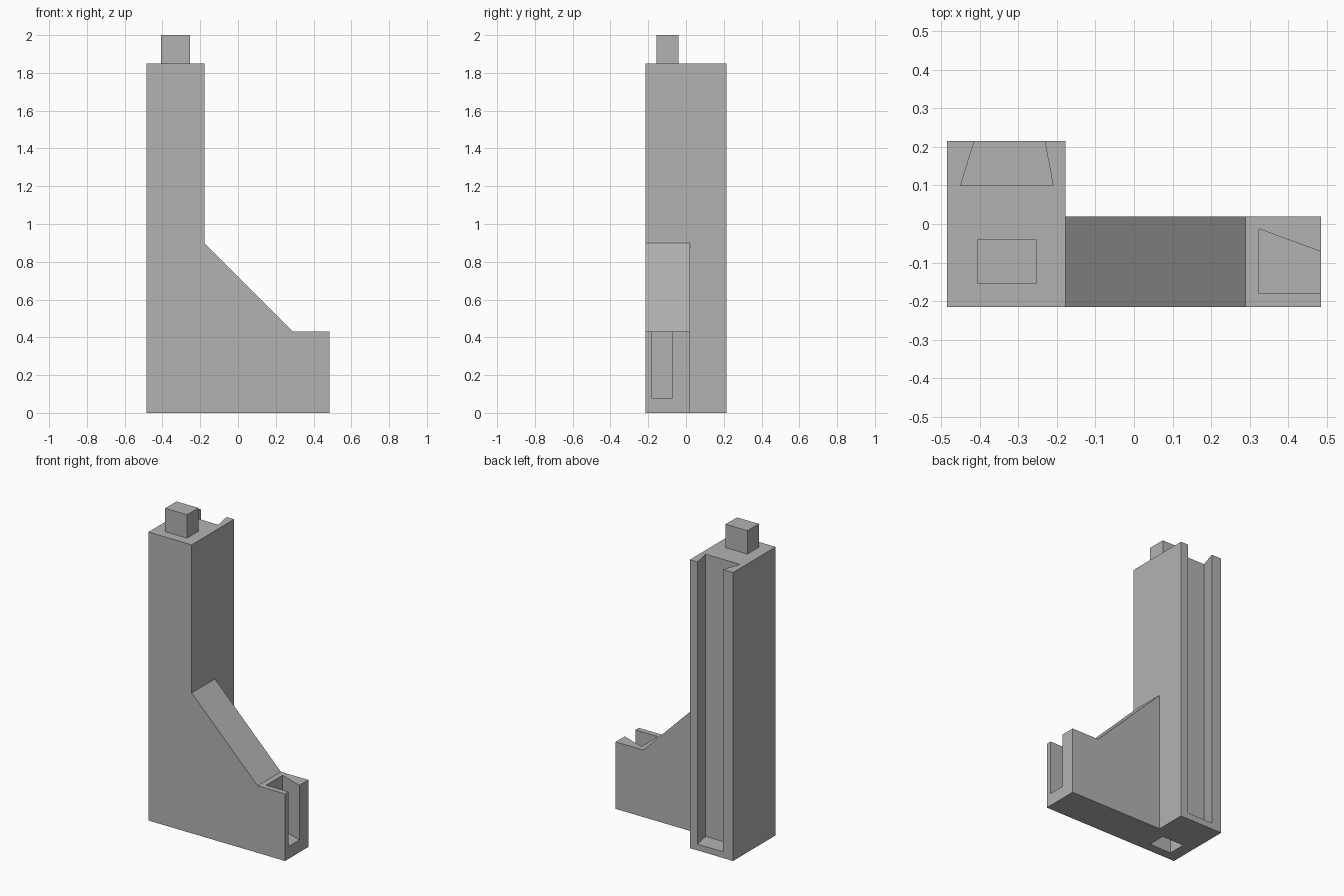
import bpy, bmesh
from mathutils import Vector

cube = bpy.data.objects.get("Cube")
if cube:
    bpy.data.objects.remove(cube, do_unlink=True)

grey = bpy.data.materials.new("plain_grey")
grey.use_nodes = True
colour = (0.45, 0.45, 0.45, 1)
grey.diffuse_color = colour
grey.node_tree.nodes["Principled BSDF"].inputs["Base Color"].default_value = colour


def prism(name, outline, offset):
    """Extrude a closed 3D outline along an offset into a solid."""
    bm = bmesh.new()
    face = bm.faces.new([bm.verts.new(p) for p in outline])
    ext = bmesh.ops.extrude_face_region(bm, geom=[face])
    moved = [g for g in ext["geom"] if isinstance(g, bmesh.types.BMVert)]
    bmesh.ops.translate(bm, verts=moved, vec=Vector(offset))
    bmesh.ops.recalc_face_normals(bm, faces=bm.faces)
    mesh = bpy.data.meshes.new(name)
    bm.to_mesh(mesh)
    bm.free()
    mesh.materials.append(grey)
    obj = bpy.data.objects.new(name, mesh)
    bpy.context.collection.objects.link(obj)
    return obj


def upright(name, outline, z0, z1):
    """Solid with a plan outline between two heights."""
    return prism(name, [(x, y, z0) for x, y in outline], (0, 0, z1 - z0))


def rect(x0, x1, y0, y1):
    return [(x0, y0), (x1, y0), (x1, y1), (x0, y1)]


def boolean(target, tool, operation):
    """Apply a boolean and remove the tool object."""
    tool.hide_render = True
    mod = target.modifiers.new(tool.name, 'BOOLEAN')
    mod.operation, mod.object, mod.solver = operation, tool, 'EXACT'
    bpy.context.view_layer.objects.active = target
    bpy.ops.object.modifier_apply(modifier=mod.name)
    bpy.data.objects.remove(tool, do_unlink=True)


left, side, right = -0.485, -0.178, 0.485
front, back, top = -0.215, 0.215, 1.85

# Tall column joined to the sloping foot
body = upright("connector_post", rect(left, side, front, back), 0, top)
profile = [(-0.4, 0), (right, 0), (right, 0.43), (0.29, 0.43), (side, 0.9), (-0.4, 0.9)]
foot = prism("foot", [(x, front, z) for x, z in profile], (0, 0.235, 0))
boolean(body, foot, 'UNION')

# Dovetail groove up the back, extended past the back face along its taper
groove = [(-0.45, 0.1), (-0.21, 0.1), (-0.241, 0.25), (-0.424, 0.25)]
groove[2], groove[3] = (-0.238, 0.25), (-0.404, 0.25)
boolean(body, upright("groove_cutter", groove, 0.04, top + 0.1), 'DIFFERENCE')

# Half dovetail slot in the end of the foot
slot = [(0.325, -0.18), (0.565, -0.18), (0.565, -0.041 - 0.06), (0.325, -0.013)]
boolean(body, upright("slot_cutter", slot, 0.08, 0.6), 'DIFFERENCE')

# Matching socket underneath and peg on top
peg_plan = rect(-0.408, -0.253, -0.155, -0.04)
boolean(body, upright("socket_cutter", peg_plan, -0.1, 0.16), 'DIFFERENCE')
upright("top_peg", peg_plan, top, 2.0)
